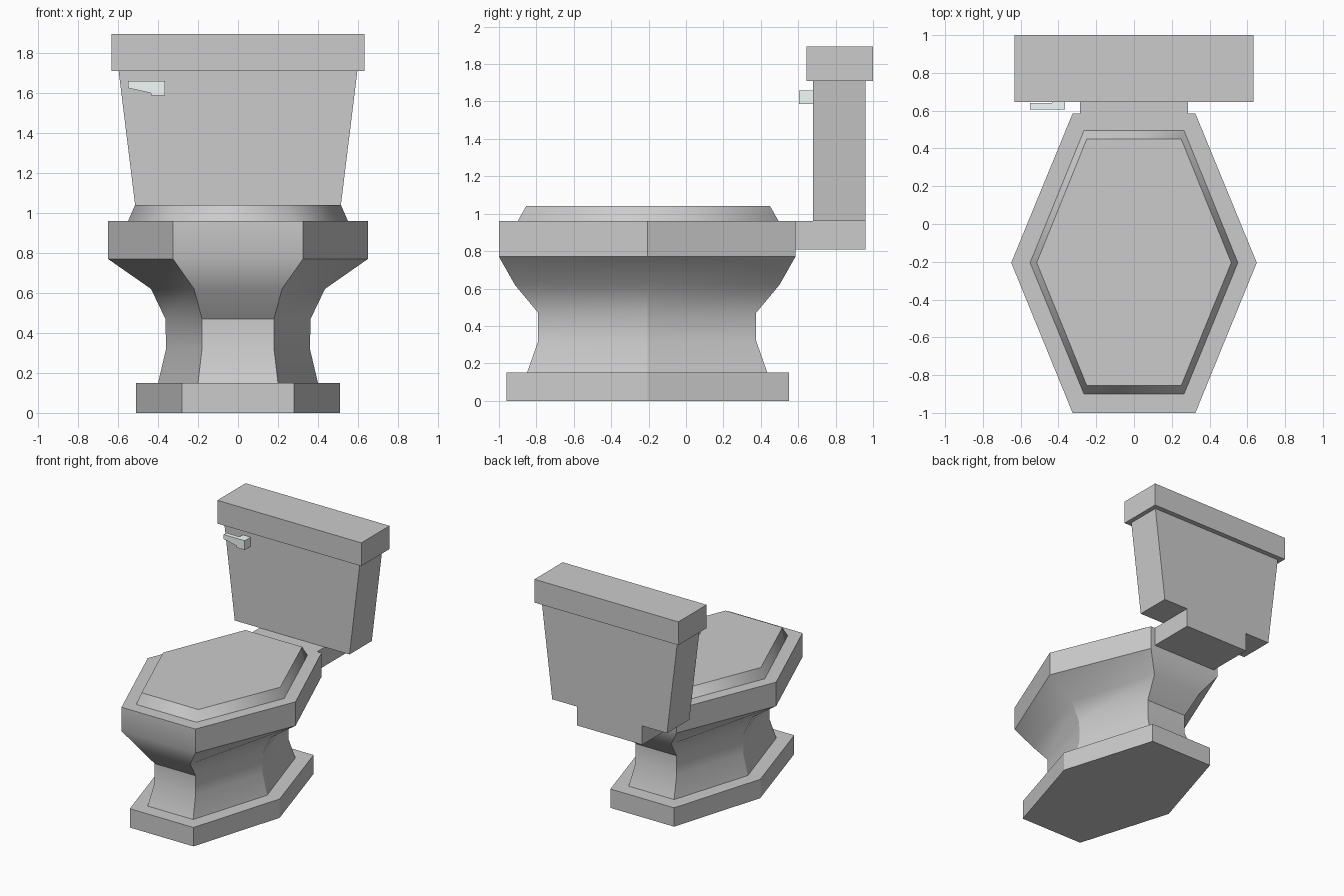
import bpy, bmesh, math

if "Cube" in bpy.data.objects:
    bpy.data.objects.remove(bpy.data.objects["Cube"])

MID_Y = -0.205  # y of the widest point of every hexagonal section


def finish(bm, name, color=None):
    bmesh.ops.recalc_face_normals(bm, faces=bm.faces[:])
    mesh = bpy.data.meshes.new(name)
    bm.to_mesh(mesh)
    bm.free()
    ob = bpy.data.objects.new(name, mesh)
    bpy.context.collection.objects.link(ob)
    if color:
        mat = bpy.data.materials.new(name + "_material")
        mat.diffuse_color = color
        mat.use_nodes = True
        mat.node_tree.nodes["Principled BSDF"].inputs["Base Color"].default_value = mat.diffuse_color
        mesh.materials.append(mat)
    return ob


def hex_loft(name, rings, cap_bottom=True, soft_corners=False):
    """Loft stretched hexagons: (z, middle half width, end half width, front y, back y)."""
    bm = bmesh.new()
    loops = []
    for z, mid, end, front, back in rings:
        pts = [(-end, front), (end, front), (mid, MID_Y),
               (end, back), (-end, back), (-mid, MID_Y)]
        loops.append([bm.verts.new((x, y, z)) for x, y in pts])
    for a, b in zip(loops, loops[1:]):
        for i in range(6):
            j = (i + 1) % 6
            bm.faces.new((a[i], a[j], b[j], b[i]))
    bm.faces.new(loops[-1])
    if cap_bottom:
        bm.faces.new(loops[0])
    bmesh.ops.recalc_face_normals(bm, faces=bm.faces[:])
    # Smooth shading with the hard edges kept
    for f in bm.faces:
        f.smooth = True
    for e in bm.edges:
        level = abs(e.verts[0].co.z - e.verts[1].co.z) < 1e-5
        sharp = e.calc_face_angle(math.pi) > math.radians(30)
        e.smooth = not sharp or (soft_corners and not level)
    return finish(bm, name)


def prism(name, profile, y0, y1, color=None):
    """Extrude an x-z outline from y0 to y1."""
    bm = bmesh.new()
    face = bm.faces.new([bm.verts.new((x, y0, z)) for x, z in profile])
    ext = bmesh.ops.extrude_face_region(bm, geom=[face], use_keep_orig=True)
    moved = [g for g in ext["geom"] if isinstance(g, bmesh.types.BMVert)]
    bmesh.ops.translate(bm, verts=moved, vec=(0, y1 - y0, 0))
    return finish(bm, name, color)


def mirrored(half):
    """Complete a right-hand outline with its left-hand copy."""
    return half + [(-x, z) for x, z in reversed(half)]


# Foot, waisted pedestal, bowl and rim in one loft
hex_loft("bowl", [
    (0.00, 0.51, 0.28, -0.96, 0.55),
    (0.15, 0.51, 0.28, -0.96, 0.55),
    (0.15, 0.40, 0.20, -0.85, 0.435),
    (0.32, 0.36, 0.18, -0.79, 0.375),
    (0.47, 0.363, 0.18, -0.79, 0.375),
    (0.62, 0.435, 0.22, -0.915, 0.50),
    (0.77, 0.65, 0.325, -1.00, 0.585),
    (0.96, 0.65, 0.325, -1.00, 0.585),
])

# Bevelled seat lid
hex_loft("seat_lid", [
    (0.96, 0.55, 0.265, -0.90, 0.495),
    (1.04, 0.515, 0.25, -0.855, 0.45),
], cap_bottom=False, soft_corners=True)

# Tapered tank with its narrow stem, and the neck joining it to the rim
prism("tank", mirrored([(0.287, 0.81), (0.287, 0.96), (0.505, 0.96), (0.597, 1.71)]),
      0.68, 0.96)
prism("tank_neck", mirrored([(0.287, 0.81), (0.287, 0.96)]), 0.585, 0.68)

# Tank lid
prism("tank_lid", mirrored([(0.633, 1.71), (0.633, 1.895)]), 0.645, 1.0)

# Flush handle: thin lever in front of a pivot block
CHROME = (0.9, 0.96, 0.94, 1)
prism("handle_lever", [(-0.55, 1.66), (-0.55, 1.625), (-0.435, 1.60), (-0.435, 1.66)],
      0.605, 0.64, CHROME)
prism("handle_pivot", [(-0.435, 1.66), (-0.435, 1.587), (-0.365, 1.587), (-0.365, 1.66)],
      0.605, 0.68, CHROME)
